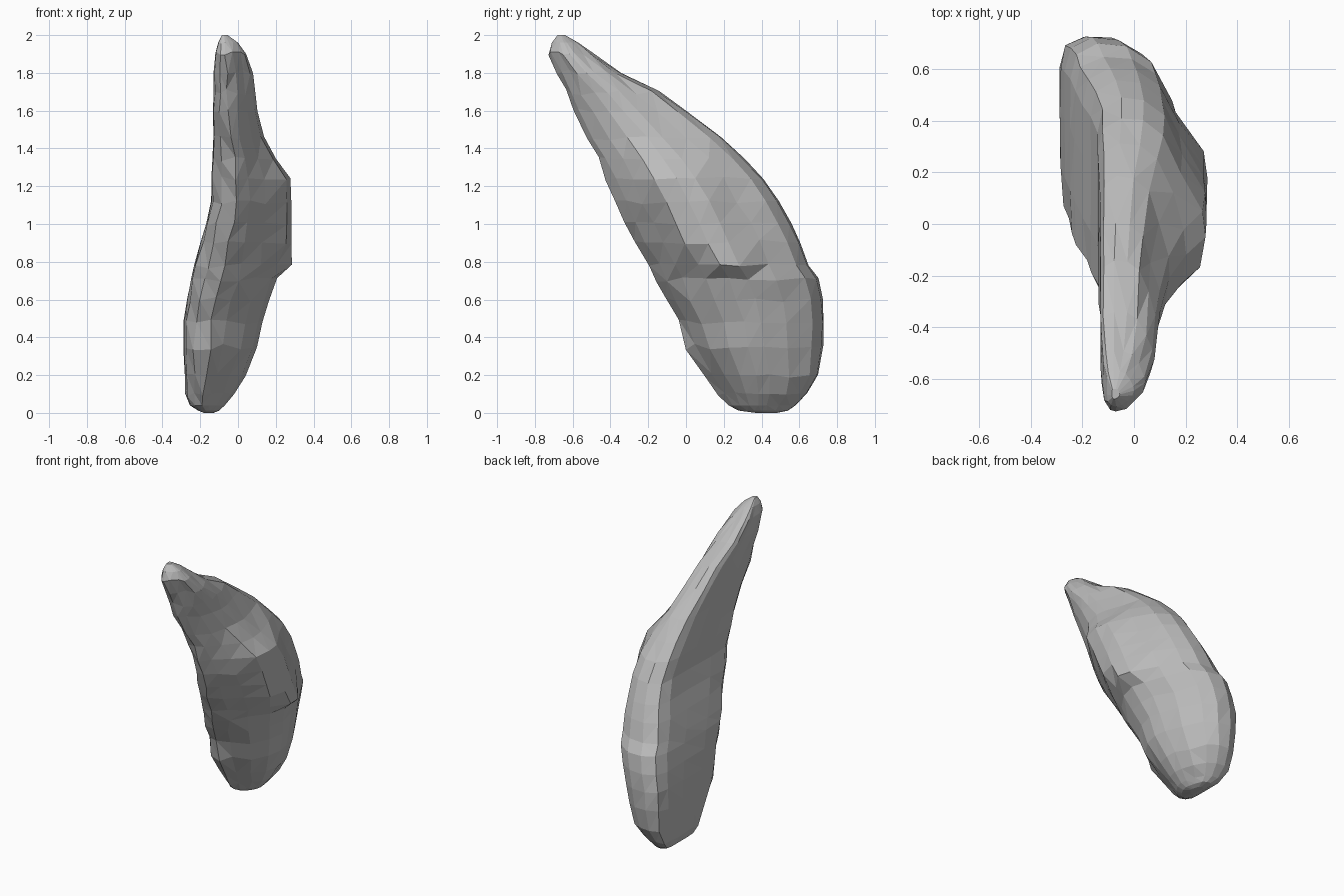
import bpy, bmesh, random

random.seed(11)

# Cross-section in unit space: (across, along); flat left face, full right side
SECTION = [(0.35, 0.0), (0.15, 0.045), (0.025, 0.15), (0.0, 0.34), (0.0, 0.62), (0.0, 0.84),
           (0.05, 0.95), (0.24, 1.0), (0.48, 0.99), (0.69, 0.92), (0.86, 0.75),
           (0.97, 0.57), (1.0, 0.45), (0.94, 0.31), (0.76, 0.17), (0.54, 0.06)]
# Points of the section that are lifted to form the raised patch on the right side
PATCH = {11: 1.0, 12: 1.0, 13: 0.95}

# Height, left x, right x, front y, back y, raised amount on the right side
RINGS = [(0.00, -0.18, -0.13, 0.37, 0.48, 0), (0.012, -0.21, -0.10, 0.28, 0.54, 0),
         (0.04, -0.255, -0.07, 0.225, 0.58, 0),
         (0.10, -0.278, -0.02, 0.175, 0.64, 0), (0.20, -0.28, 0.04, 0.10, 0.70, 0),
         (0.35, -0.288, 0.10, 0.00, 0.725, 0), (0.48, -0.287, 0.13, -0.04, 0.73, 0),
         (0.60, -0.27, 0.165, -0.11, 0.725, 0), (0.71, -0.248, 0.205, -0.16, 0.70, 0),
         (0.78, -0.23, 0.23, -0.20, 0.65, 0.055), (0.90, -0.20, 0.235, -0.28, 0.605, 0.05),
         (1.00, -0.168, 0.235, -0.33, 0.56, 0.05), (1.12, -0.142, 0.235, -0.37, 0.49, 0.05),
         (1.24, -0.14, 0.23, -0.425, 0.41, 0.05), (1.34, -0.135, 0.19, -0.47, 0.315, 0.015),
         (1.46, -0.132, 0.14, -0.53, 0.185, 0), (1.60, -0.13, 0.105, -0.60, 0.0, 0),
         (1.70, -0.13, 0.09, -0.64, -0.14, 0), (1.80, -0.128, 0.078, -0.68, -0.34, 0),
         (1.90, -0.12, 0.045, -0.725, -0.49, 0), (1.96, -0.105, 0.00, -0.71, -0.57, 0),
         (2.00, -0.085, -0.055, -0.68, -0.64, 0)]


def jitter(amount):
    return random.uniform(-amount, amount)


# Body: lofted rings with slight irregularity, faceted into triangles
bm = bmesh.new()
loops = []
for k, (z, x0, x1, y0, y1, bump) in enumerate(RINGS):
    inner = 2 < k < len(RINGS) - 2
    loop = []
    for i, (u, v) in enumerate(SECTION):
        lift = PATCH.get(i, 0)
        if z < 0.8 and i == 13:  # slanted lower corner of the patch
            lift = 0
        x = x0 + (x1 - x0) * u + bump * lift
        y = y0 + (y1 - y0) * v
        a = 0.0
        if inner:
            a = 0.003 if 3 <= i <= 9 or i in PATCH else 0.009
        loop.append(bm.verts.new((x + jitter(a), y + jitter(a), z + jitter(2 * a))))
    loops.append(loop)
n = len(SECTION)
for low, high in zip(loops, loops[1:]):
    for i in range(n):
        j = (i + 1) % n
        bm.faces.new((low[i], low[j], high[j], high[i]))
bm.faces.new(loops[0])
bm.faces.new(loops[-1])
bmesh.ops.triangulate(bm, faces=bm.faces[:], quad_method='SHORT_EDGE')
bmesh.ops.recalc_face_normals(bm, faces=bm.faces[:])

mesh = bpy.data.meshes.new("leaning_rock")
bm.to_mesh(mesh)
bm.free()
rock = bpy.data.objects.new("leaning_rock", mesh)
bpy.context.collection.objects.link(rock)

# Dark grey stone
stone = bpy.data.materials.new("stone")
stone.diffuse_color = (0.5, 0.5, 0.5, 1)
mesh.materials.append(stone)
